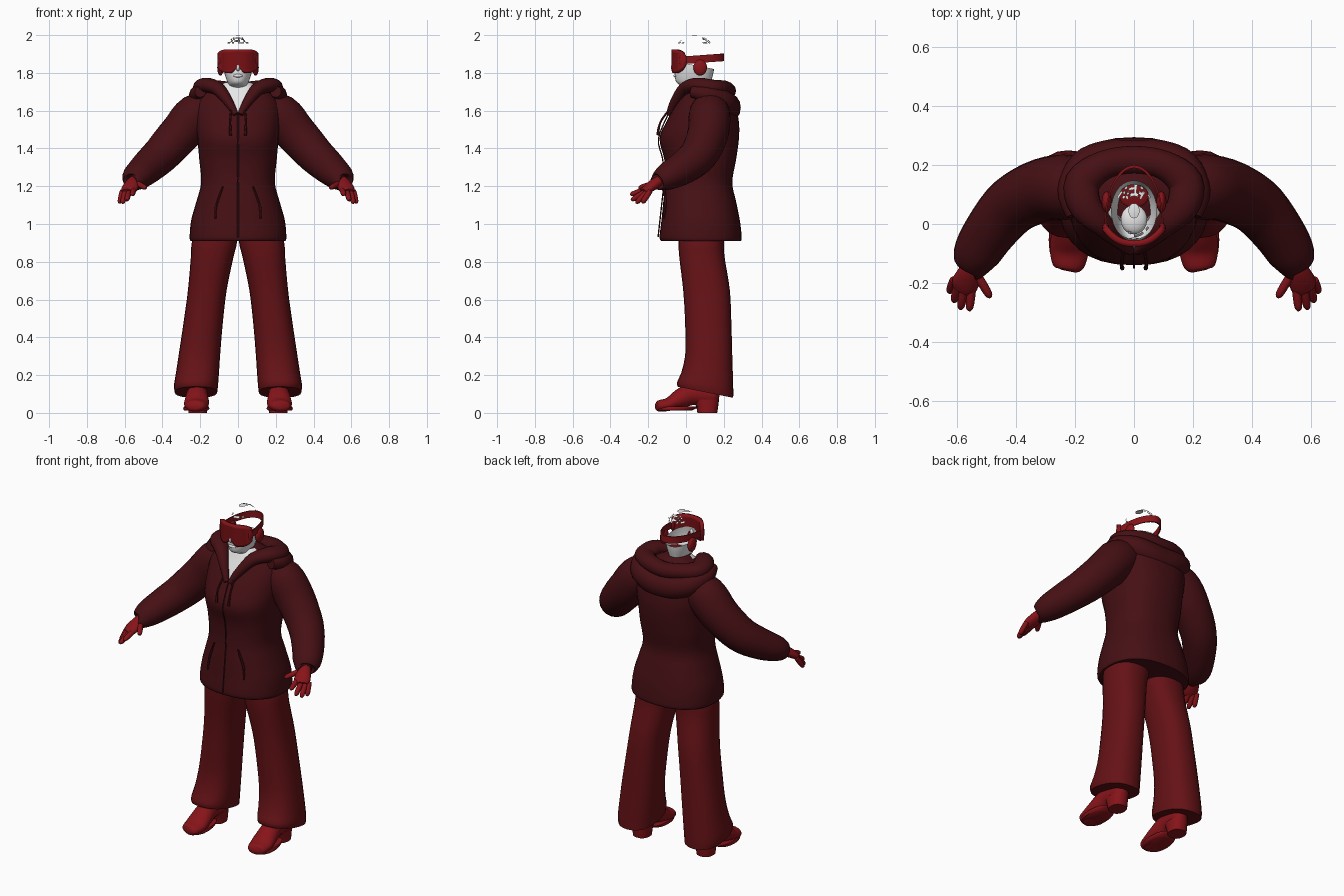
import bpy, bmesh, math, random
from mathutils import Vector

cube = bpy.data.objects.get("Cube")
if cube:
    bpy.data.objects.remove(cube)


def material(name, rgb):
    m = bpy.data.materials.new(name)
    m.use_nodes = True
    m.diffuse_color = (*rgb, 1)
    m.node_tree.nodes["Principled BSDF"].inputs["Base Color"].default_value = (*rgb, 1)
    return m


JACKET = material("dark maroon", (0.06, 0.005, 0.007))
PANTS = material("deep red", (0.13, 0.006, 0.008))
GEAR = material("bright red", (0.24, 0.007, 0.01))
LENS = material("lens red", (0.19, 0.005, 0.007))
SKIN = material("pale grey", (0.8, 0.8, 0.8))


def finish(bm, name, *mats):
    bmesh.ops.recalc_face_normals(bm, faces=bm.faces)
    me = bpy.data.meshes.new(name)
    bm.to_mesh(me)
    bm.free()
    ob = bpy.data.objects.new(name, me)
    bpy.context.collection.objects.link(ob)
    for m in mats:
        me.materials.append(m)
    for p in me.polygons:
        p.use_smooth = True
    me.set_sharp_from_angle(angle=math.radians(50))
    return ob


def spline(rows, n=4):
    """Catmull-Rom interpolation of equal-length tuples."""
    out = []
    for i in range(len(rows) - 1):
        a, b, c, d = (rows[min(max(i + k, 0), len(rows) - 1)] for k in (-1, 0, 1, 2))
        for s in range(n):
            t = s / n
            out.append([q + t * (r - p) / 2 + t * t * (p - 2.5 * q + 2 * r - e / 2)
                        + t ** 3 * (3 * (q - r) + e - p) / 2
                        for p, q, r, e in zip(a, b, c, d)])
    return out + [list(rows[-1])]


def bridge(rings, caps=True):
    bm = bmesh.new()
    vs = [[bm.verts.new(p) for p in ring] for ring in rings]
    n = len(vs[0])
    for a, b in zip(vs, vs[1:]):
        for i in range(n):
            bm.faces.new((a[i], a[(i + 1) % n], b[(i + 1) % n], b[i]))
    if caps:
        bm.faces.new(vs[0])
        bm.faces.new(vs[-1])
    return bm


def stack(rows, sides=32, square=0.85, caps=True):
    """Level rings from (z, left x, right x, front y, back y)."""
    rings = []
    for z, x0, x1, y0, y1 in spline(rows):
        ring = []
        for i in range(sides):
            a = math.tau * i / sides
            c, s = math.cos(a), math.sin(a)
            c, s = (math.copysign(abs(v) ** square, v) for v in (c, s))
            ring.append(((x0 + x1) / 2 + c * (x1 - x0) / 2, (y0 + y1) / 2 + s * (y1 - y0) / 2, z))
        rings.append(ring)
    return bridge(rings, caps)


def tube(rows, sides=14, n=4):
    """Tube through (x, y, z, side radius, upright radius)."""
    rows = spline(rows, n)
    pts = [Vector(r[:3]) for r in rows]
    rings = []
    for i, r in enumerate(rows):
        t = (pts[min(i + 1, len(pts) - 1)] - pts[max(i - 1, 0)]).normalized()
        u = t.cross(Vector((0, 0.01, 1))).normalized()
        w = u.cross(t)
        rings.append([pts[i] + u * r[3] * math.cos(a) + w * r[4] * math.sin(a)
                      for a in (math.tau * k / sides for k in range(sides))])
    return bridge(rings)


def flip(rows, s):
    return [(r[0] * s, *r[1:]) for r in rows]


def ball(name, mat, loc, size):
    bm = bmesh.new()
    bmesh.ops.create_uvsphere(bm, u_segments=20, v_segments=12, radius=1)
    for v in bm.verts:
        v.co = Vector(loc) + v.co * Vector(size)
    return finish(bm, name, mat)


# Jacket body with a V neck cut into the front
body = [(0.91, 0.25, -0.13, 0.29), (0.93, 0.256, -0.14, 0.295), (1.02, 0.248, -0.13, 0.285),
        (1.12, 0.22, -0.12, 0.265), (1.22, 0.195, -0.11, 0.245), (1.34, 0.205, -0.115, 0.265),
        (1.45, 0.215, -0.14, 0.28), (1.54, 0.225, -0.105, 0.28), (1.63, 0.22, -0.055, 0.26),
        (1.69, 0.18, -0.02, 0.22), (1.73, 0.1, 0.0, 0.17), (1.75, 0.07, 0.01, 0.14)]
bm = stack([(z, -w, w, a, b) for z, w, a, b in body])
for s in (1, -1):
    bmesh.ops.bisect_plane(bm, geom=bm.verts[:] + bm.edges[:] + bm.faces[:],
                           plane_co=(0, 0, 1.58), plane_no=(s * 0.87, 0, -0.5))
for f in bm.faces:
    c = f.calc_center_median()
    f.material_index = int(c.y < 0.06 and c.z > 1.58 and abs(c.x) < (c.z - 1.58) * 0.575)
finish(bm, "jacket_body", JACKET, SKIN)

# Hood collar and the folds hanging behind it
collar = [(0.012, -0.092, 1.58, 0.015, 0.015), (0.05, -0.06, 1.645, 0.025, 0.025),
          (0.105, -0.005, 1.715, 0.04, 0.035), (0.165, 0.06, 1.735, 0.055, 0.04),
          (0.175, 0.14, 1.72, 0.06, 0.045), (0.1, 0.2, 1.715, 0.05, 0.045), (0, 0.215, 1.705, 0.05, 0.045)]
drape = [(0.2, 0.03, 1.70, 0.03, 0.03), (0.215, 0.11, 1.685, 0.045, 0.045), (0.17, 0.195, 1.65, 0.055, 0.06),
         (0.09, 0.23, 1.625, 0.055, 0.065), (0, 0.235, 1.615, 0.055, 0.07)]
finish(tube(collar + flip(collar[-2::-1], -1)), "hood_collar", JACKET)
finish(tube(drape + flip(drape[-2::-1], -1)), "hood_drape", JACKET)
finish(tube([(0, -0.148, 0.93, 0.004, 0.004), (0, -0.127, 1.12, 0.004, 0.004),
             (0, -0.118, 1.22, 0.004, 0.004), (0, -0.123, 1.34, 0.004, 0.004),
             (0, -0.146, 1.45, 0.004, 0.004), (0, -0.095, 1.58, 0.004, 0.004)], 6),
       "jacket_zip", JACKET)

sleeve = [(0.13, 0.12, 1.60, 0.09, 0.09), (0.22, 0.125, 1.575, 0.11, 0.115), (0.31, 0.115, 1.475, 0.108, 0.11),
          (0.41, 0.065, 1.365, 0.1, 0.1), (0.485, -0.02, 1.295, 0.09, 0.088), (0.535, -0.1, 1.25, 0.08, 0.072),
          (0.553, -0.145, 1.225, 0.058, 0.052), (0.558, -0.152, 1.222, 0.04, 0.035)]
palm = [(0.552, -0.14, 1.23, 0.03, 0.026), (0.562, -0.17, 1.21, 0.04, 0.028),
        (0.575, -0.205, 1.185, 0.046, 0.024), (0.585, -0.225, 1.17, 0.036, 0.018)]
fingers = {"index": ((0.55, -0.21, 1.185), (0.56, -0.295, 1.155)),
           "middle": ((0.575, -0.21, 1.175), (0.59, -0.29, 1.125)),
           "ring": ((0.597, -0.205, 1.17), (0.612, -0.265, 1.11)),
           "little": ((0.612, -0.19, 1.175), (0.627, -0.232, 1.11)),
           "thumb": ((0.535, -0.17, 1.215), (0.487, -0.25, 1.19))}
leg = [(0.08, 0.11, 0.335, -0.045, 0.25), (0.14, 0.105, 0.338, -0.045, 0.25), (0.3, 0.095, 0.315, -0.005, 0.245),
       (0.48, 0.08, 0.288, -0.005, 0.24), (0.65, 0.06, 0.265, -0.015, 0.232),
       (0.82, 0.025, 0.25, -0.035, 0.205), (0.9, 0.006, 0.245, -0.04, 0.2), (1.0, 0.0, 0.22, -0.04, 0.2)]
shoe = [(0.224, -0.16, 0.035, 0.025, 0.014), (0.222, -0.145, 0.036, 0.052, 0.03), (0.22, -0.09, 0.046, 0.066, 0.036),
        (0.218, -0.03, 0.075, 0.062, 0.052), (0.216, 0.03, 0.1, 0.054, 0.06), (0.214, 0.1, 0.1, 0.052, 0.062),
        (0.213, 0.15, 0.085, 0.045, 0.05), (0.213, 0.175, 0.08, 0.02, 0.025)]
sole = [(0.012, 0.16, 0.285, -0.15, 0.03), (0.022, 0.152, 0.29, -0.158, 0.05), (0.034, 0.155, 0.286, -0.155, 0.07)]
heel = [(0, 0.165, 0.262, 0.06, 0.165), (0.03, 0.163, 0.264, 0.055, 0.17), (0.07, 0.16, 0.266, 0.04, 0.175)]

for side, s in (("left", 1), ("right", -1)):
    def mirrored(rows):
        return [(z, *sorted((a * s, b * s)), c, d) for z, a, b, c, d in rows]

    # Sleeve, drawstring and pocket
    finish(tube(flip(sleeve, s), 20), side + "_sleeve", JACKET)
    finish(tube(flip([(0.035, -0.085, 1.61, 0.006, 0.006), (0.042, -0.135, 1.54, 0.006, 0.006),
                      (0.04, -0.15, 1.47, 0.008, 0.008)], s), 6), side + "_drawstring", JACKET)
    finish(tube(flip([(0.08, -0.115, 1.2, 0.005, 0.005), (0.115, -0.11, 1.1, 0.007, 0.007),
                      (0.12, -0.118, 1.03, 0.005, 0.005)], s), 6), side + "_pocket", JACKET)

    # Glove
    finish(tube(flip(palm, s)), side + "_glove_palm", GEAR)
    for name, (a, b) in fingers.items():
        a, b = Vector(a), Vector(b)
        path = [(*a.lerp(b, t), r, r) for t, r in ((0, 0.014), (0.4, 0.015), (0.85, 0.013), (1, 0.005))]
        finish(tube(flip(path, s), 10, 3), f"{side}_glove_{name}", GEAR)

    # Flared trouser leg with a hem that dips at the back
    bm = stack(mirrored(leg), 24)
    for v in bm.verts:
        if v.co.z < 0.2:
            v.co.z += 0.06 * (0.25 - v.co.y) / 0.3 * (0.2 - v.co.z) / 0.12
    finish(bm, side + "_trouser_leg", PANTS)

    # Shoe
    finish(tube(flip(shoe, s), 18), side + "_shoe", GEAR)
    finish(stack(mirrored(sole), 20), side + "_shoe_sole", GEAR)
    finish(stack(mirrored(heel), 20), side + "_shoe_heel", GEAR)

    # Ear cover and the goggle hinge
    ball(side + "_ear_cover", GEAR, (s * 0.093, 0.075, 1.828), (0.017, 0.036, 0.042))
    ball(side + "_goggle_hinge", GEAR, (s * 0.096, -0.015, 1.865), (0.012, 0.02, 0.04))

# Head shell, open above the brow
head = [(1.6, 0.07, -0.03, 0.13), (1.69, 0.06, 0.005, 0.13), (1.725, 0.055, -0.005, 0.13),
        (1.74, 0.052, -0.04, 0.13), (1.76, 0.06, -0.055, 0.135), (1.8, 0.072, -0.06, 0.145),
        (1.84, 0.078, -0.055, 0.15), (1.89, 0.08, -0.045, 0.15)]
bm = stack([(z, -w, w, a, b) for z, w, a, b in head], 28, 0.95, False)
bmesh.ops.bisect_plane(bm, geom=bm.verts[:] + bm.edges[:] + bm.faces[:], plane_co=(0, 0.05, 1.84),
                       plane_no=(0, 0.2, 1), clear_outer=True)
finish(bm, "head", SKIN)
ball("nose", SKIN, (0, -0.062, 1.83), (0.013, 0.018, 0.02))
ball("lips", SKIN, (0, -0.056, 1.785), (0.024, 0.01, 0.009))
ball("inner_palate", SKIN, (0, 0.015, 1.8), (0.045, 0.05, 0.025))
ball("inner_throat", LENS, (0, 0.095, 1.79), (0.05, 0.04, 0.008))

# Goggles: a curved shield whose inner panel is the lens
bm = bmesh.new()
cols, levels = 20, 8
grid = []
for i in range(cols + 1):
    x = -0.1 + 0.2 * i / cols
    u = abs(x) / 0.1
    top = 1.925 - 0.02 * u ** 6
    low = 1.798 + 0.034 * max(0, 1 - u / 0.35) + 0.03 * u ** 6
    grid.append([bm.verts.new((x, -0.066 + 0.055 * u ** 2.5, low + (top - low) * j / levels))
                 for j in range(levels + 1)])
for i in range(cols):
    for j in range(levels):
        f = bm.faces.new((grid[i][j], grid[i + 1][j], grid[i + 1][j + 1], grid[i][j + 1]))
        f.material_index = int(1 < i < cols - 2 and 0 < j < levels - 1)
goggles = finish(bm, "goggles", GEAR, LENS)
thick = goggles.modifiers.new("thickness", 'SOLIDIFY')
thick.thickness = 0.022
thick.offset = 0

# Goggle strap: an upright band round the back
band = []
for i in range(33):
    a = math.pi * (i / 32 * 1.1 - 0.05)
    x, y = math.cos(a), math.sin(a)
    z = 1.868 + 0.014 * max(y, 0)
    band.append([(x * r, 0.0 + y * r * 2, z + h)
                 for r, h in ((0.1, -0.02), (0.1, 0.02), (0.095, 0.02), (0.095, -0.02))])
finish(bridge(band), "goggle_strap", GEAR)

# Loose scraps of the crown
random.seed(4)
bm = bmesh.new()
bmesh.ops.create_uvsphere(bm, u_segments=36, v_segments=28, radius=1)
for v in bm.verts:
    v.co = Vector((v.co.x * 0.085, 0.045 + v.co.y * 0.115, 1.88 + v.co.z * 0.12))


def is_scrap(c):
    front = -0.045 < c.y < -0.015 and 1.945 < c.z < 1.975
    back = 0.09 < c.y < 0.14 and c.z > 1.95
    return (front or back) and random.random() < 0.4


drop = [f for f in bm.faces if not is_scrap(f.calc_center_median())
        and f.calc_center_median().z < 1.998]
bmesh.ops.delete(bm, geom=drop, context='FACES')
finish(bm, "crown_scraps", SKIN)
